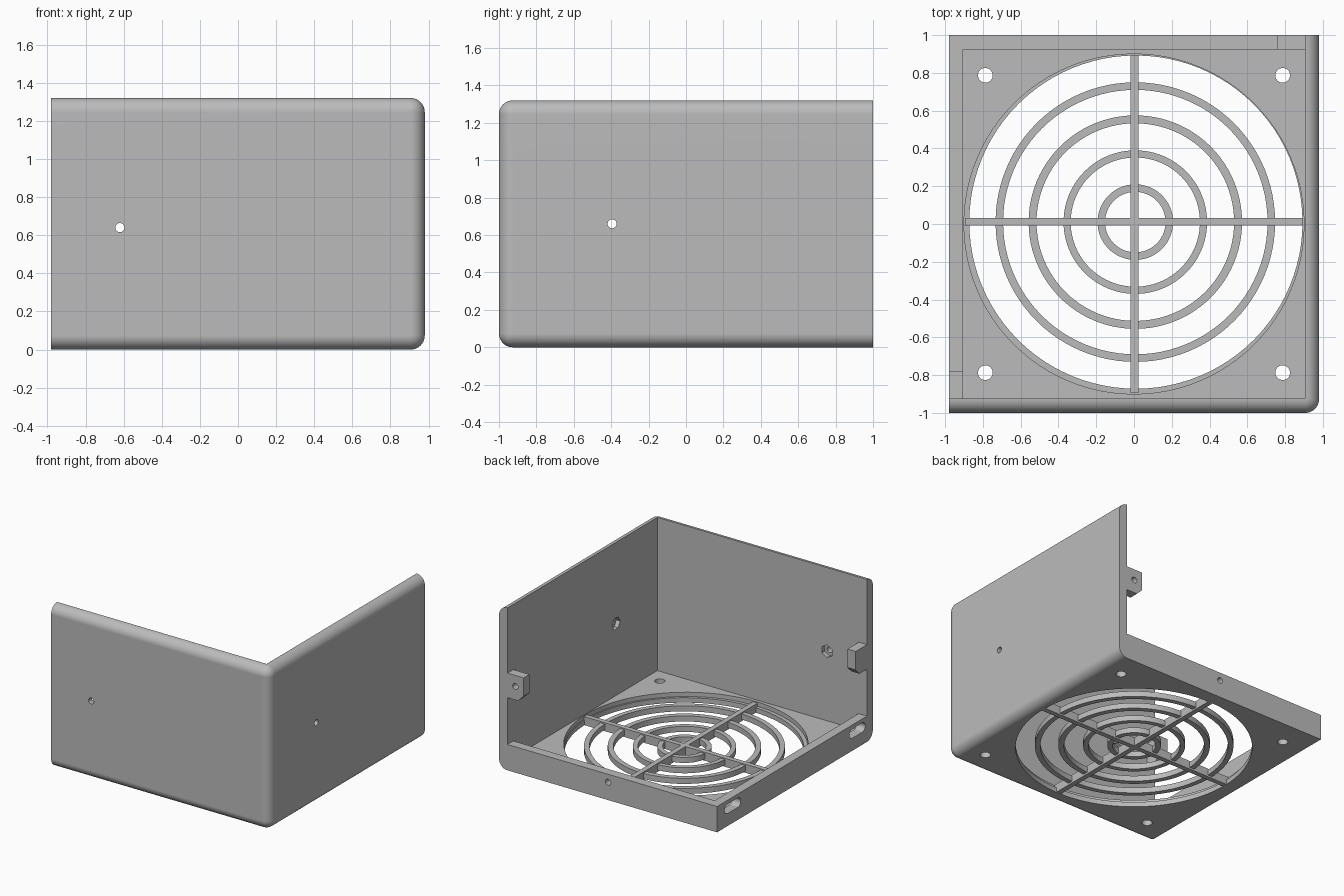
import bpy, bmesh, math
from mathutils import Matrix, Vector

if "Cube" in bpy.data.objects:
    bpy.data.objects.remove(bpy.data.objects["Cube"])

grey = bpy.data.materials.new("plain grey")
grey.diffuse_color = (0.5, 0.5, 0.5, 1)
grey.use_nodes = True
grey.node_tree.nodes["Principled BSDF"].inputs["Base Color"].default_value = grey.diffuse_color

T = 0.075                     # wall thickness
HX, HY, H = 0.98, 1.0, 1.32   # half width, half depth, height
IX, IY = HX - T, HY - T       # inner faces
LIP = 0.21                    # height of the low rims


def make(name, bm):
    bmesh.ops.recalc_face_normals(bm, faces=bm.faces[:])
    me = bpy.data.meshes.new(name)
    bm.to_mesh(me)
    bm.free()
    me.materials.append(grey)
    ob = bpy.data.objects.new(name, me)
    bpy.context.collection.objects.link(ob)
    return ob


def box_bm(lo, hi):
    bm = bmesh.new()
    bmesh.ops.create_cube(bm, size=1)
    lo, hi = Vector(lo), Vector(hi)
    for v in bm.verts:
        v.co = (lo + hi) / 2 + v.co * (hi - lo)
    return bm


def box(name, lo, hi):
    return make(name, box_bm(lo, hi))


def rod(name, centre, r, length, axis="Z", seg=32):
    bm = bmesh.new()
    bmesh.ops.create_cone(bm, cap_ends=True, segments=seg, radius1=r, radius2=r, depth=length)
    rot = {"X": Matrix.Rotation(math.pi / 2, 4, "Y"),
           "Y": Matrix.Rotation(math.pi / 2, 4, "X"), "Z": Matrix()}[axis]
    bm.transform(Matrix.Translation(centre) @ rot)
    return make(name, bm)


def prism(name, outline, place, depth):
    """Extrude a 2D outline; place(u, v, w) maps it into space."""
    bm = bmesh.new()
    a = [bm.verts.new(place(u, v, 0)) for u, v in outline]
    b = [bm.verts.new(place(u, v, depth)) for u, v in outline]
    bm.faces.new(a)
    bm.faces.new(b[::-1])
    for i in range(len(a)):
        j = (i + 1) % len(a)
        bm.faces.new((a[i], b[i], b[j], a[j]))
    return make(name, bm)


def cut(ob, cutter):
    bpy.context.view_layer.objects.active = ob
    m = ob.modifiers.new("cut", "BOOLEAN")
    m.operation, m.solver, m.object = "DIFFERENCE", "EXACT", cutter
    bpy.ops.object.modifier_apply(modifier=m.name)
    bpy.data.objects.remove(cutter)


def smooth(ob):
    bpy.ops.object.select_all(action="DESELECT")
    ob.select_set(True)
    bpy.context.view_layer.objects.active = ob
    bpy.ops.object.shade_smooth_by_angle(angle=math.radians(30))


# Outer block, rounded on the edges of the front and right sides
bm = box_bm((-HX, -HY, 0), (HX, HY, H))


def rounded(e):
    mid = (e.verts[0].co + e.verts[1].co) / 2
    front, right = mid.y < -HY + 0.01, mid.x > HX - 0.01
    level = abs(e.verts[0].co.z - e.verts[1].co.z) < 0.01
    return (front and right) or (level and (front or right))


bmesh.ops.bevel(bm, geom=[e for e in bm.edges if rounded(e)], offset=T - 0.001,
                offset_type="OFFSET", segments=10, profile=0.5, affect="EDGES")
shell = make("housing", bm)

# Hollow the tray, then open the back and left sides above the rims
cut(shell, box("cutter", (-IX, -IY, T), (IX, IY, 2)))
cut(shell, box("cutter", (-2, -IY, LIP), (IX, 2, 2)))

# Fan opening with a shallow step
cut(shell, rod("cutter", (0, 0, 0.5), 0.90, 0.92, seg=96))
cut(shell, rod("cutter", (0.01, 0.01, 0), 0.882, 0.3, seg=96))

# Floor screw holes
for sx in (-1, 1):
    for sy in (-1, 1):
        cut(shell, rod("cutter", (0.787 * sx, 0.787 * sy, 0), 0.039, 0.4))

# Wall screw holes with hexagonal nut pockets inside
cut(shell, rod("cutter", (-0.62, -HY, 0.64), 0.024, 0.4, "Y"))
cut(shell, rod("cutter", (-0.62, -IY, 0.64), 0.052, 0.07, "Y", 6))
cut(shell, rod("cutter", (HX, -0.395, 0.66), 0.024, 0.4, "X"))
cut(shell, rod("cutter", (IX, -0.395, 0.66), 0.052, 0.07, "X", 6))

# Rim screw holes
cut(shell, rod("cutter", (0, HY, 0.145), 0.024, 0.3, "Y"))
cut(shell, rod("cutter", (-HX, 0, 0.145), 0.024, 0.3, "X"))

# Rounded cable slots in the left rim
for y in (-0.8, 0.8):
    r, half = 0.038, 0.065
    pts = []
    for i in range(26):
        side = 1 if i < 13 else -1
        a = math.pi * ((i % 13) / 12 - 0.5) + (0 if side > 0 else math.pi)
        pts.append((side * half + r * math.cos(a), r * math.sin(a)))
    cut(shell, prism("cutter", pts, lambda u, v, w: (-HX - 0.1 + w, y + u, 0.14 + v), 0.25))
smooth(shell)
wn = shell.modifiers.new("even shading", "WEIGHTED_NORMAL")
wn.keep_sharp = True

# Grille rings
for i, (ro, ri) in enumerate(((0.20, 0.16), (0.38, 0.342), (0.565, 0.523), (0.74, 0.70))):
    bm = bmesh.new()
    n = 96
    loops = [[bm.verts.new((0.007 + r * math.cos(2 * math.pi * k / n),
                            0.01 + r * math.sin(2 * math.pi * k / n), z)) for k in range(n)]
             for r, z in ((ro, 0.015), (ro, 0.06), (ri, 0.06), (ri, 0.015))]
    for a in range(4):
        p, q = loops[a], loops[(a + 1) % 4]
        for k in range(n):
            m = (k + 1) % n
            bm.faces.new((p[k], p[m], q[m], q[k]))
    smooth(make(f"grille_ring_{i + 1}", bm))

# Grille cross bars
box("grille_bar_x", (-0.895, -0.008, 0.001), (0.895, 0.032, 0.07))
box("grille_bar_y", (-0.018, -0.895, 0.001), (0.024, 0.895, 0.07))

# Mounting tabs at the free ends of both walls, with a chamfered lower corner
tab = [(0, 0.59), (0.095, 0.59), (0.145, 0.64), (0.145, 0.79), (0, 0.79)]
back_tab = prism("back_tab", tab, lambda u, v, w: (IX - u, HY - w, v), T)
cut(back_tab, rod("cutter", (0.835, HY, 0.70), 0.024, 0.4, "Y"))
left_tab = prism("left_tab", tab, lambda u, v, w: (-HX + w, -IY + u, v), T)
cut(left_tab, rod("cutter", (-HX, -0.855, 0.70), 0.024, 0.4, "X"))
for t in (back_tab, left_tab):
    smooth(t)
